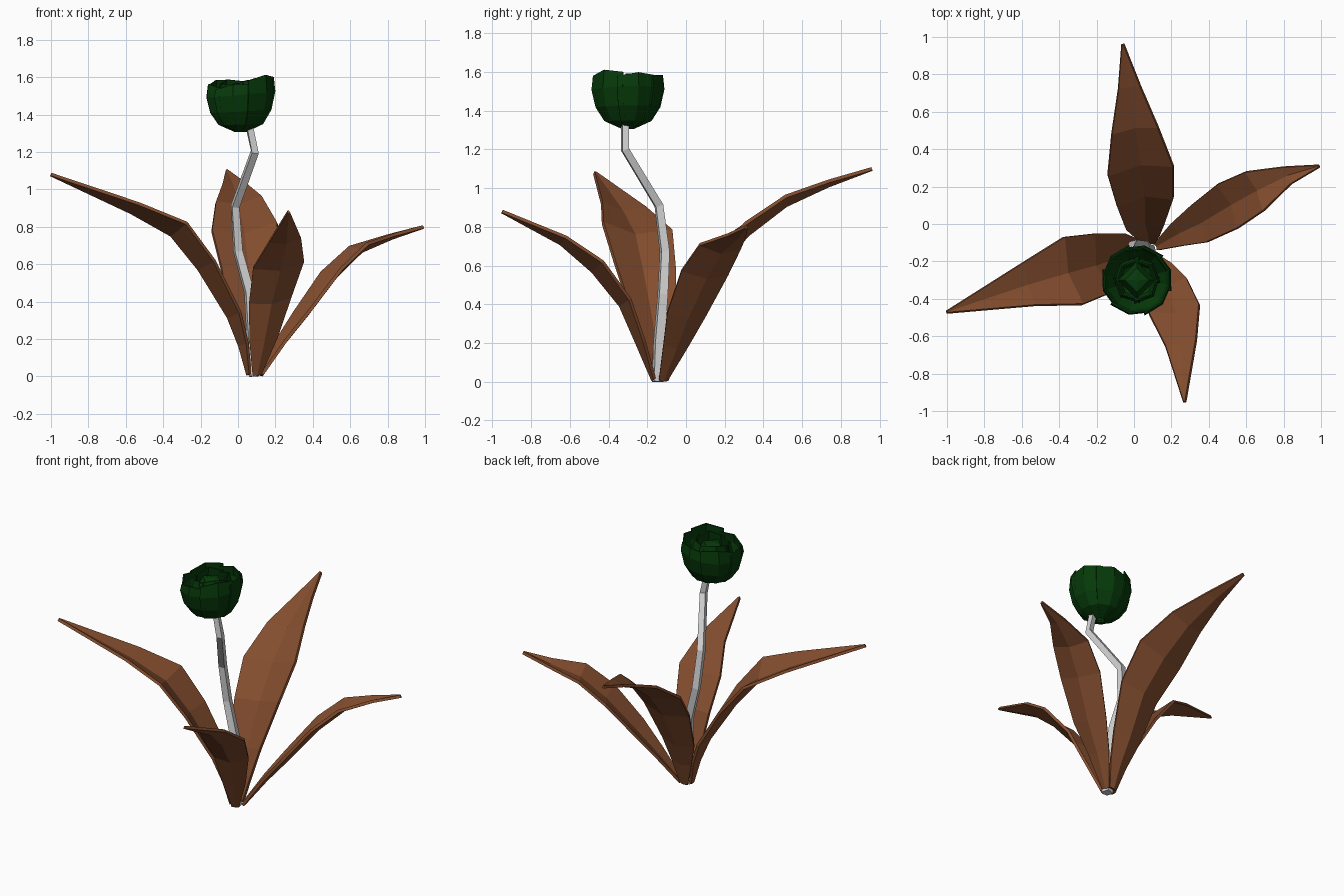
import bpy, bmesh, math, random
from mathutils import Vector

random.seed(4)
cube = bpy.data.objects.get("Cube")
if cube:
    bpy.data.objects.remove(cube)


def material(name, colour):
    mat = bpy.data.materials.new(name)
    mat.use_nodes = True
    mat.diffuse_color = (*colour, 1)
    mat.node_tree.nodes["Principled BSDF"].inputs["Base Color"].default_value = (*colour, 1)
    return mat


BROWN = material("leaf brown", (0.23, 0.075, 0.028))
GREY = material("stem grey", (0.65, 0.65, 0.65))
GREEN = material("flower green", (0.002, 0.042, 0.003))


def loft(name, rows, mat, closed=False, thickness=0):
    """Skin a list of equally long point rows; optionally close rings or add thickness."""
    bm = bmesh.new()
    grid = [[bm.verts.new(p) for p in row] for row in rows]
    count = len(grid[0])
    for low, high in zip(grid, grid[1:]):
        for i in range(count if closed else count - 1):
            j = (i + 1) % count
            bm.faces.new((low[i], low[j], high[j], high[i]))
    if closed:
        bm.faces.new(grid[0][::-1])
        bm.faces.new(grid[-1])
    bmesh.ops.recalc_face_normals(bm, faces=bm.faces)
    mesh = bpy.data.meshes.new(name)
    bm.to_mesh(mesh)
    bm.free()
    obj = bpy.data.objects.new(name, mesh)
    bpy.context.collection.objects.link(obj)
    mesh.materials.append(mat)
    if thickness:
        mod = obj.modifiers.new("thickness", "SOLIDIFY")
        mod.thickness = thickness
        mod.offset = 0


def tangents(path):
    last = len(path) - 1
    return [(path[min(i + 1, last)] - path[max(i - 1, 0)]).normalized()
            for i in range(last + 1)]


def leaf(name, side, stations):
    """Folded blade: each station is a spine point and its half width."""
    side = Vector(side).normalized()
    path = [Vector(s[:3]) for s in stations]
    rows = []
    for p, t, s in zip(path, tangents(path), stations):
        normal = side.cross(t).normalized()
        if normal.z < 0:
            normal.negate()
        width = s[3]
        rows.append([p - side * width, p - normal * width * 0.3, p + side * width])
    loft(name, rows, BROWN, thickness=0.018)


# Leaves, each spreading from the foot of the stem
leaf("right_leaf", (0.1, -0.36, 0.04), [
    (0.06, -0.145, 0.01, 0.025), (0.03, -0.15, 0.17, 0.075), (-0.02, -0.165, 0.33, 0.118),
    (-0.17, -0.21, 0.6, 0.165), (-0.325, -0.25, 0.8, 0.188), (-0.56, -0.32, 0.91, 0.12),
    (-1, -0.47, 1.08, 0.006)])
leaf("back_leaf", (0.35, 0.05, 0.04), [
    (0.085, -0.105, 0.01, 0.025), (0.075, -0.065, 0.17, 0.065), (0.06, -0.01, 0.33, 0.106),
    (0.06, 0.115, 0.6, 0.153), (0.035, 0.285, 0.8, 0.178), (0.005, 0.5, 0.945, 0.126),
    (-0.025, 0.73, 1.03, 0.06), (-0.06, 0.96, 1.1, 0.006)])
leaf("left_leaf", (0.1, -0.22, 0.02), [
    (0.12, -0.12, 0.01, 0.022), (0.23, -0.055, 0.19, 0.068), (0.345, 0, 0.35, 0.107),
    (0.5, 0.095, 0.565, 0.13), (0.645, 0.175, 0.7, 0.115), (0.82, 0.26, 0.755, 0.05),
    (0.99, 0.31, 0.8, 0.006)])
leaf("front_leaf", (0.27, 0.05, 0.04), [
    (0.1, -0.165, 0.01, 0.022), (0.135, -0.23, 0.2, 0.075), (0.17, -0.31, 0.41, 0.114),
    (0.215, -0.455, 0.6, 0.138), (0.25, -0.635, 0.735, 0.085), (0.27, -0.95, 0.88, 0.006)])

# Crooked square stem, tapering upwards
path = [Vector(p) for p in (
    (0.09, -0.145, 0), (0.075, -0.14, 0.2), (0.06, -0.12, 0.45), (0, -0.11, 0.67),
    (-0.015, -0.14, 0.91), (0.09, -0.315, 1.2), (0.06, -0.315, 1.34))]
rings = []
for i, (p, t) in enumerate(zip(path, tangents(path))):
    u = Vector((0, 1, 0)).cross(t).normalized()
    v = t.cross(u)
    radius = 0.036 - 0.002 * i
    angles = [math.tau * (k + 0.65) / 4 for k in range(4)]
    rings.append([p + (u * math.cos(a) + v * math.sin(a)) * radius for a in angles])
loft("stem", rings, GREY, closed=True)

# Flower: two whorls of cupped petals around a closed bud
CENTRE = Vector((0.015, -0.3, 1.31))
CUP = [(0.03, 0), (0.12, 0.04), (0.165, 0.11), (0.186, 0.2), (0.178, 0.275)]


def whorl(name, count, scale, curl, turn):
    """Ring of petals; curl pulls the petal tops towards the middle."""
    spread = math.tau / count * 0.58
    for n in range(count):
        middle = turn + math.tau * n / count
        rows = []
        for level, (radius, height) in enumerate(CUP):
            row = []
            for k in (-1, 0, 1):
                a = middle + spread * k
                r = radius * scale * (1 - 0.02 * k) * (1 - curl * height)
                x, y = r * math.cos(a), r * math.sin(a)
                # the rim is jagged and leans up towards the left and back
                z = height + (0.5 * x + 0.15 * y) * height
                if level == len(CUP) - 1:
                    z += random.uniform(-0.015, 0.02) - 0.02 * abs(k)
                row.append(CENTRE + Vector((x, y, z)))
            rows.append(row)
        loft(f"{name}_{n + 1}", rows, GREEN, thickness=0.008)


whorl("outer_petal", 6, 1, 0, 0.3)
whorl("inner_petal", 4, 0.8, 0.9, 0.8)

bud_rings = []
for radius, height in [(0.03, 0.03), (0.1, 0.1), (0.1, 0.19), (0.065, 0.25), (0.015, 0.26)]:
    bud_rings.append([CENTRE + Vector((radius * math.cos(a), radius * math.sin(a), height))
                      for a in (math.tau * k / 4 for k in range(4))])
loft("flower_bud", bud_rings, GREEN, closed=True)
